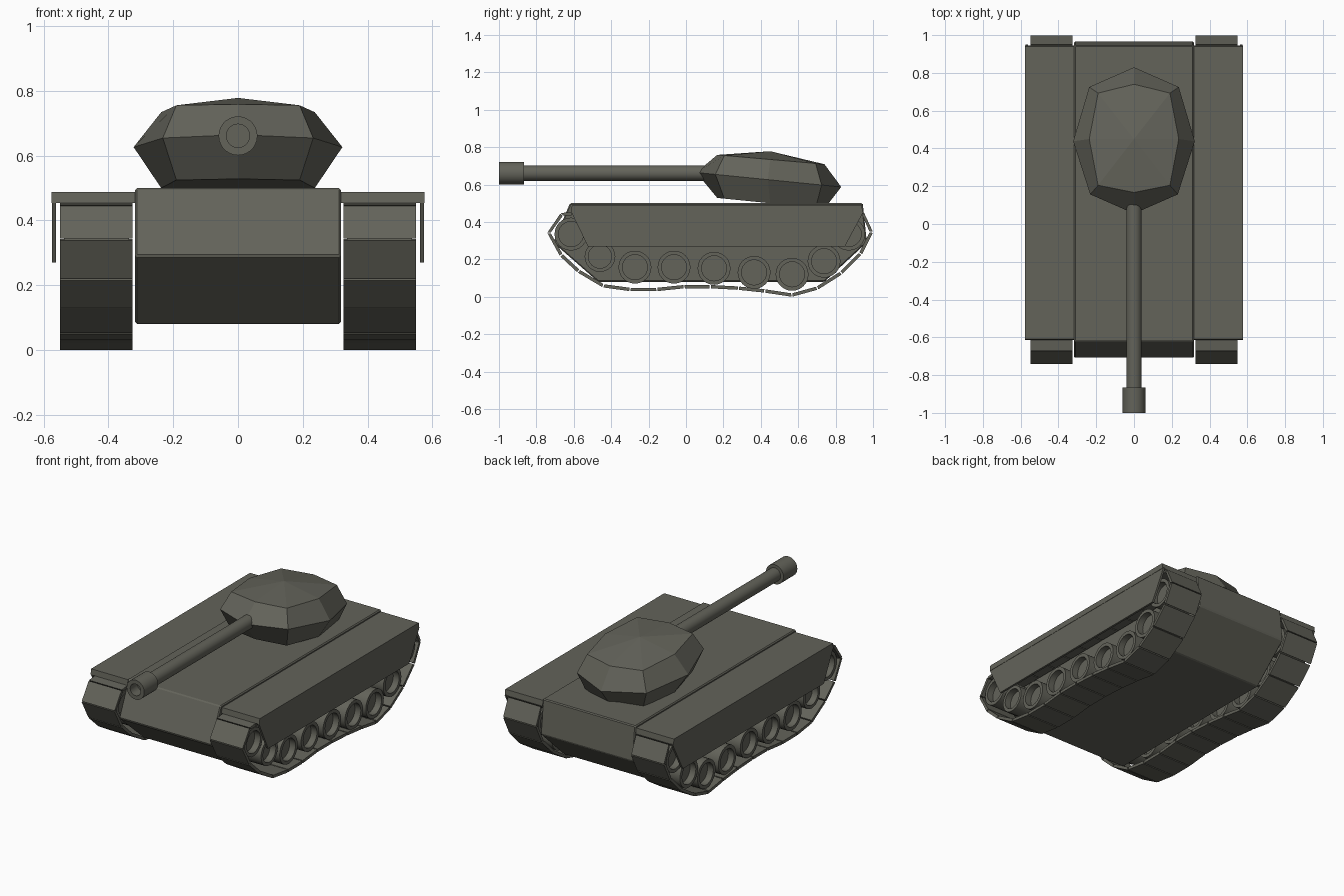
import bpy, bmesh, math
from mathutils import Vector

if "Cube" in bpy.data.objects:
    bpy.data.objects.remove(bpy.data.objects["Cube"])

mat = bpy.data.materials.new("dark olive grey")
mat.diffuse_color = (0.125, 0.125, 0.102, 1)
mat.use_nodes = True
mat.node_tree.nodes["Principled BSDF"].inputs["Base Color"].default_value = mat.diffuse_color


def finish(name, bm, smooth=False):
    bmesh.ops.remove_doubles(bm, verts=bm.verts, dist=1e-5)
    bmesh.ops.recalc_face_normals(bm, faces=bm.faces)
    me = bpy.data.meshes.new(name)
    bm.to_mesh(me)
    bm.free()
    me.materials.append(mat)
    ob = bpy.data.objects.new(name, me)
    bpy.context.collection.objects.link(ob)
    if smooth:
        bpy.ops.object.select_all(action='DESELECT')
        ob.select_set(True)
        bpy.context.view_layer.objects.active = ob
        bpy.ops.object.shade_smooth_by_angle(angle=math.radians(30))
    return ob


def prism(bm, profile, x0, x1):
    """Extrude a closed (y, z) profile across x."""
    a = [bm.verts.new((x0, y, z)) for y, z in profile]
    b = [bm.verts.new((x1, y, z)) for y, z in profile]
    n = len(profile)
    bm.faces.new(a)
    bm.faces.new(b[::-1])
    for i in range(n):
        j = (i + 1) % n
        bm.faces.new((a[i], a[j], b[j], b[i]))


def lathe(bm, profile, centre, axis, segs=28):
    """Spin (radius, offset) points around the x or y axis."""
    c = Vector(centre)
    rings = []
    for r, t in profile:
        ring = []
        for k in range(1 if r == 0 else segs):
            u = r * math.cos(2 * math.pi * k / segs)
            w = r * math.sin(2 * math.pi * k / segs)
            ring.append(bm.verts.new(c + Vector((t, u, w) if axis == 'x' else (u, t, w))))
        rings.append(ring)
    for a, b in zip(rings, rings[1:]):
        for k in range(segs):
            j = (k + 1) % segs
            if len(a) == 1:
                bm.faces.new((a[0], b[k], b[j]))
            elif len(b) == 1:
                bm.faces.new((a[k], b[0], a[j]))
            else:
                bm.faces.new((a[k], b[k], b[j], a[j]))


# Hull
bm = bmesh.new()
prism(bm, [(-0.62, 0.5), (-0.71, 0.29), (-0.47, 0.08), (0.74, 0.08),
           (0.967, 0.29), (0.945, 0.5)], -0.317, 0.317)
hull = finish("hull", bm)
bev = hull.modifiers.new("edge chamfer", 'BEVEL')
bev.width, bev.segments = 0.006, 1

# Turret: three tilted eight-sided rings with a raised roof point
inner = [(0, .167), (.19, .205), (.237, .45), (.19, .693), (0, .74)]
outer = [(0, .055), (.232, .157), (.322, .438), (.237, .725), (0, .83)]
bm = bmesh.new()
rings = []
for half, base, tilt in ((inner, .545, .1), (outer, .67, .1), (inner, .773, .087)):
    loop = half + [(-x, y) for x, y in half[3:0:-1]]
    rings.append([bm.verts.new((x, y, base - tilt * y)) for x, y in loop])
roof = bm.verts.new((0, .45, .778))
bm.faces.new(rings[0])
for i in range(8):
    j = (i + 1) % 8
    for a, b in zip(rings, rings[1:]):
        bm.faces.new((a[i], a[j], b[j], b[i]))
    bm.faces.new((rings[2][i], rings[2][j], roof))
finish("turret", bm)

# Gun barrel and hollow muzzle
bm = bmesh.new()
lathe(bm, [(0, .12), (.041, .12), (.041, -.88), (0, -.88)], (0, 0, .661), 'y')
finish("gun_barrel", bm, True)
bm = bmesh.new()
lathe(bm, [(0, -.865), (.06, -.865), (.06, -1), (.036, -1), (.036, -.93), (0, -.93)],
      (0, 0, .661), 'y')
finish("muzzle", bm, True)

# Track path (outer y, z), then the straight return run under the fender
path = [(-.61, .454), (-.67, .447), (-.742, .342), (-.674, .217), (-.58, .13), (-.445, .05),
        (-.30, .03), (-.155, .03), (-.01, .045), (.13, .045), (.28, .037), (.42, .022),
        (.567, 0), (.705, .038), (.835, .12), (.94, .225), (1, .345), (.95, .454)]
path += [(.95 - 1.56 * k / 11, .454) for k in range(1, 11)]
path = [Vector(p) for p in path]
n = len(path)
inside = []
for i, p in enumerate(path):
    d = (path[(i + 1) % n] - path[i - 1]).normalized()
    inside.append(p + Vector((-d.y, d.x)) * 0.018)

wheels = [(-.615, .335, .088), (-.46, .215, .082), (-.273, .158, .088), (-.064, .158, .088),
          (.15, .152, .088), (.364, .13, .088), (.567, .12, .088), (.738, .19, .088),
          (.87, .335, .088)]

for side, s in (("right", 1), ("left", -1)):
    # Separate track plates
    bm = bmesh.new()
    for i in range(n):
        j = (i + 1) % n
        prism(bm, [path[i].lerp(path[j], .025), path[i].lerp(path[j], .975),
                   inside[i].lerp(inside[j], .975), inside[i].lerp(inside[j], .025)],
              s * .325, s * .549)
    finish(side + "_track", bm)

    # Dished road wheels
    bm = bmesh.new()
    for y, z, r in wheels:
        h, q = .1, r * .76
        lathe(bm, [(0, h - .04), (q, h - .04), (q, h), (r, h),
                   (r, -h), (q, -h), (q, .04 - h), (0, .04 - h)], (s * .437, y, z), 'x', 24)
    finish(side + "_wheels", bm, True)

    # Fender and side skirt
    bm = bmesh.new()
    prism(bm, [(-.61, .488), (-.615, .454), (.945, .454), (.94, .488)], s * .318, s * .576)
    finish(side + "_fender", bm)
    bm = bmesh.new()
    prism(bm, [(-.615, .456), (-.525, .27), (.85, .27), (.95, .456)], s * .561, s * .574)
    finish(side + "_skirt", bm)
